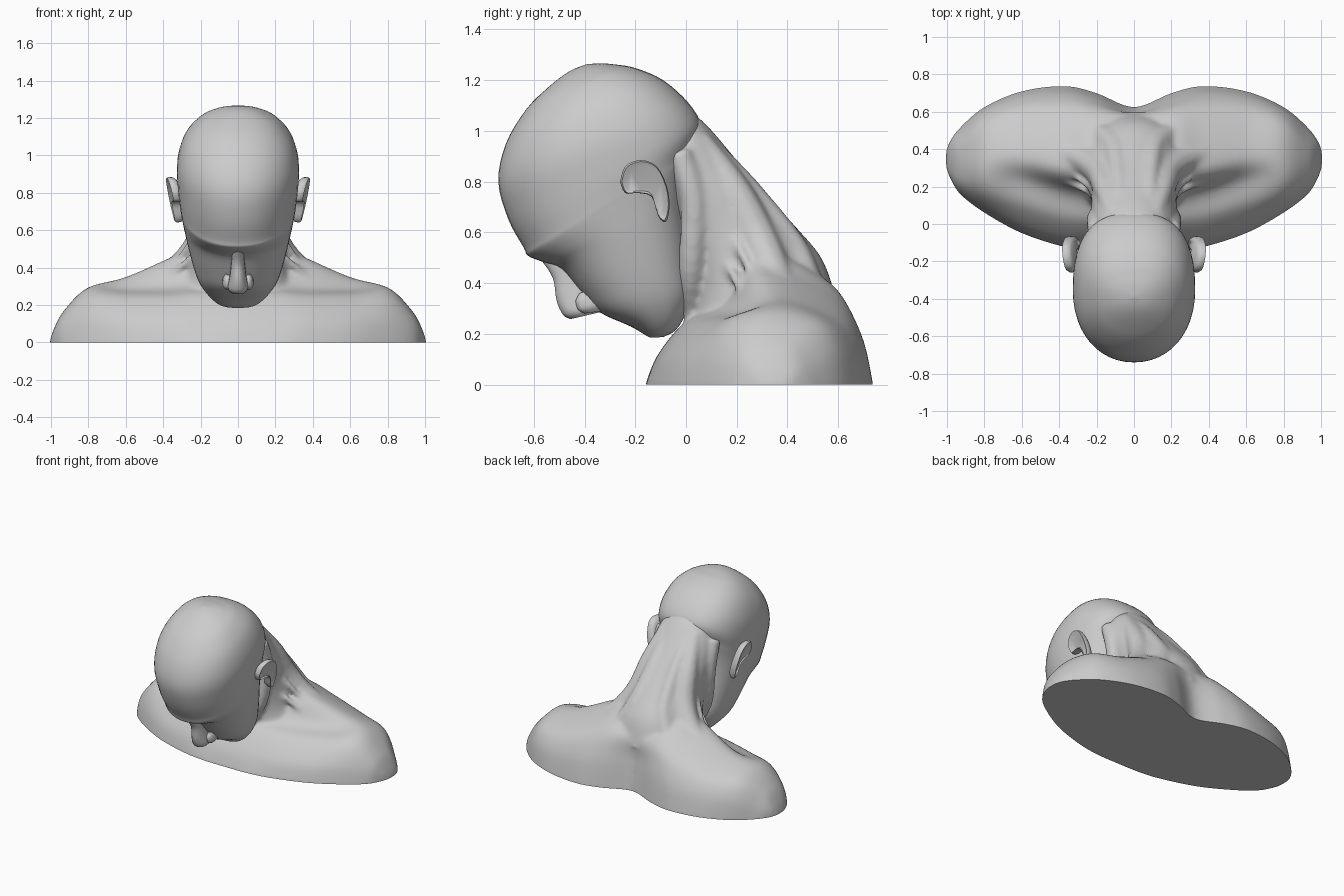
import bpy, bmesh
from math import sin, cos, pi, radians
from mathutils import Vector

if "Cube" in bpy.data.objects:
    bpy.data.objects.remove(bpy.data.objects["Cube"])


def spline(rows, steps):
    """Smooth interpolation through equal-length number rows."""
    out = []
    for i in range(len(rows) - 1):
        p = [rows[max(0, min(len(rows) - 1, i + k))] for k in (-1, 0, 1, 2)]
        for s in range(steps):
            t = s / steps
            out.append([0.5 * (2 * b + (c - a) * t + (2 * a - 5 * b + 4 * c - d) * t * t
                               + (3 * b - a - 3 * c + d) * t ** 3) for a, b, c, d in zip(*p)])
    return out + [list(rows[-1])]


def smooth_shade(ob, angle):
    bpy.ops.object.select_all(action='DESELECT')
    bpy.context.view_layer.objects.active = ob
    ob.select_set(True)
    bpy.ops.object.shade_smooth_by_angle(angle=radians(angle))


def skin(name, rings, angle=40):
    """Skin closed rings of points into one capped smooth object."""
    bm = bmesh.new()
    vs = [[bm.verts.new(p) for p in r] for r in rings]
    n = len(vs[0])
    for a, b in zip(vs, vs[1:]):
        for j in range(n):
            k = (j + 1) % n
            bm.faces.new((a[j], a[k], b[k], b[j]))
    bm.faces.new(vs[0])
    bm.faces.new(vs[-1])
    bmesh.ops.remove_doubles(bm, verts=bm.verts, dist=0.0005)
    bmesh.ops.recalc_face_normals(bm, faces=bm.faces)
    me = bpy.data.meshes.new(name)
    bm.to_mesh(me)
    bm.free()
    ob = bpy.data.objects.new(name, me)
    bpy.context.collection.objects.link(ob)
    smooth_shade(ob, angle)
    return ob


def ring_loft(name, stations, front=2.2, back=2.2, steps=4, n=40, x0=0):
    """Stations: front y, front z, back y, back z, half width; front/back set boxiness."""
    rings = []
    for fy, fz, by, bz, w in spline(stations, steps):
        ring = []
        for k in range(n):
            c, s = cos(2 * pi * k / n), sin(2 * pi * k / n)
            e = 2 / (front if c > 0 else back)
            c = abs(c) ** e * (1 if c > 0 else -1)
            s = abs(s) ** e * (1 if s > 0 else -1)
            ring.append((x0 + s * w, (fy + by) / 2 + c * (fy - by) / 2,
                         (fz + bz) / 2 + c * (fz - bz) / 2))
        rings.append(ring)
    return skin(name, rings)


def muscle(name, pts, n=10):
    """Tapered tube; pts are x, y, z, radius."""
    path = spline(pts, 4)
    rings = []
    for i, (x, y, z, r) in enumerate(path):
        d = Vector(path[min(i + 1, len(path) - 1)][:3]) - Vector(path[max(i - 1, 0)][:3])
        u = d.cross(Vector((1, 0, 0))).normalized()
        v = d.cross(u).normalized()
        rings.append([Vector((x, y, z)) + r * (u * cos(2 * pi * k / n) + v * sin(2 * pi * k / n))
                      for k in range(n)])
    return skin(name, rings)


# Shoulders: side-view sections (y, z from chest to back) at each x
sections = {
    0.0: (-.16, 0, -.11, .12, 0, .25, .12, .30, .30, .42, .56, .39, .595, .22, .625, 0),
    0.2: (-.155, 0, -.10, .12, .01, .25, .14, .32, .30, .52, .57, .40, .66, .23, .70, 0),
    0.37: (-.125, 0, -.08, .12, .03, .24, .17, .30, .30, .45, .58, .345, .69, .2, .738, 0),
    0.6: (-.05, 0, -.01, .12, .10, .24, .23, .285, .36, .35, .58, .27, .67, .16, .71, 0),
    0.8: (.06, 0, .09, .12, .16, .23, .26, .285, .38, .29, .53, .24, .60, .14, .625, 0),
    0.93: (.16, 0, .18, .08, .22, .14, .28, .165, .35, .17, .43, .15, .49, .08, .515, 0),
    0.985: (.25, 0, .26, .04, .28, .06, .32, .07, .36, .07, .40, .06, .43, .04, .44, 0),
}
half = [(x,) + s for x, s in sections.items()]
half.append((1.006,) + (.31, 0, .315, 0, .325, .003, .335, .005, .355, .005, .37, .003, .38, 0, .385, 0))
rows = [(-r[0],) + r[1:] for r in half[:0:-1]] + half
slices = []
for r in spline(rows, 6):
    prof = spline(list(zip(r[1::2], r[2::2])), 5)
    prof = [(prof[0][0], -.08)] + prof + [(prof[-1][0], -.08)]
    slices.append([(r[0], y, z) for y, z in prof])
body = [skin("shoulders", slices)]

# Neck, leaning forward
body.append(ring_loft("neck", [
    (.02, .18, .60, .31, .34), (.03, .32, .54, .49, .275), (.02, .45, .43, .625, .245),
    (-.01, .54, .33, .735, .23), (-.05, .65, .20, .885, .225), (-.12, .78, .075, 1.03, .205),
    (-.2, .9, -.04, 1.12, .14)], 2.4, 2.1))

for side, s in (("right", 1), ("left", -1)):
    # Side neck muscle, from behind the ear to the breastbone
    body.append(muscle(side + "_neck_muscle", [
        (s * .20, -.03, .92, .05), (s * .20, .03, .72, .055),
        (s * .165, .02, .45, .05), (s * .06, .02, .25, .03)]))
    # Sloping trapezius edge from skull to shoulder
    body.append(muscle(side + "_trapezius", [
        (s * .11, .05, .96, .05), (s * .15, .19, .76, .07), (s * .19, .29, .56, .08),
        (s * .32, .36, .40, .07), (s * .58, .42, .28, .04)]))
    # Raised rear neck column
    body.append(muscle(side + "_rear_neck_column", [
        (s * .08, -.01, 1.02, .04), (s * .08, .165, .855, .05), (s * .09, .315, .68, .055),
        (s * .11, .42, .52, .07), (s * .20, .49, .37, .06)]))
    # Deep neck strands above the collarbone
    for i, (a, b) in enumerate((((.21, .18, .60), (.35, .28, .39)),
                                ((.22, .16, .48), (.39, .24, .33)))):
        m = [(p + q) / 2 for p, q in zip(a, b)]
        body.append(muscle("%s_neck_strand_%d" % (side, i + 1), [
            (s * p[0], p[1], p[2], .018) for p in (a, m, b)], 8))

# Fuse shoulders, neck and muscles into one skin, then cut it flat at the base
bpy.ops.object.select_all(action='DESELECT')
for ob in body:
    ob.select_set(True)
torso = body[0]
bpy.context.view_layer.objects.active = torso
bpy.ops.object.join()
torso.name = "neck_and_shoulders"
remesh = torso.modifiers.new("fuse", 'REMESH')
remesh.mode, remesh.voxel_size = 'VOXEL', .013
soft = torso.modifiers.new("soften", 'SMOOTH')
soft.factor, soft.iterations = .5, 10
for m in ("fuse", "soften"):
    bpy.ops.object.modifier_apply(modifier=m)
bm = bmesh.new()
bm.from_mesh(torso.data)
bmesh.ops.bisect_plane(bm, geom=bm.verts[:] + bm.edges[:] + bm.faces[:],
                       plane_co=(0, 0, 0), plane_no=(0, 0, 1), clear_inner=True)
bmesh.ops.holes_fill(bm, edges=[e for e in bm.edges if e.is_boundary], sides=0)
bmesh.ops.recalc_face_normals(bm, faces=bm.faces)
bm.to_mesh(torso.data)
bm.free()
smooth_shade(torso, 40)

# Head, from chin to crown
ring_loft("head", [
    (-.14, .185, -.09, .187, .05), (-.16, .195, -.04, .215, .105), (-.22, .23, 0, .28, .16),
    (-.34, .285, .03, .37, .21), (-.41, .36, .02, .5, .245), (-.49, .455, 0, .7, .28),
    (-.56, .482, .01, .82, .295), (-.622, .507, .03, .90, .305), (-.64, .54, .035, .93, .31),
    (-.70, .65, .06, 1.02, .322), (-.74, .80, .01, 1.11, .325), (-.71, .95, -.09, 1.2, .29),
    (-.63, 1.085, -.2, 1.248, .22), (-.54, 1.175, -.28, 1.262, .15),
    (-.46, 1.235, -.33, 1.266, .08), (-.395, 1.262, -.385, 1.264, .005)], 2.1, 2.5, n=48)

# Nose
ring_loft("nose", [
    (-.57, .49, -.48, .52, .03), (-.525, .42, -.40, .45, .035), (-.51, .33, -.36, .38, .045),
    (-.485, .275, -.33, .32, .055), (-.455, .258, -.34, .285, .04)], n=20)

ear_outline = [(-.26, .80), (-.24, .86), (-.18, .885), (-.115, .86), (-.075, .78), (-.065, .70),
               (-.08, .64), (-.11, .665), (-.135, .74), (-.19, .755), (-.24, .755)]
edge = spline(ear_outline + ear_outline[:1], 3)[:-1]

for side, s in (("right", 1), ("left", -1)):
    # Ear: thin plate leaning outward with a soft rim
    def ear_ring(scale, base):
        return [(s * (base + .22 * (z - .64) + .12 * (y + .2)), -.145 + (y + .145) * scale,
                 .79 + (z - .79) * scale) for y, z in edge]
    skin(side + "_ear", [ear_ring(.85, .275), ear_ring(.97, .29), ear_ring(1, .312),
                         ear_ring(.94, .325), ear_ring(.75, .317)], 60)
    # Nostril wing
    ring_loft(side + "_nostril", [
        (-.42, .36, -.36, .38, .012), (-.435, .33, -.33, .36, .025),
        (-.425, .295, -.32, .32, .028), (-.40, .28, -.33, .29, .012)], n=16, x0=s * .055)
